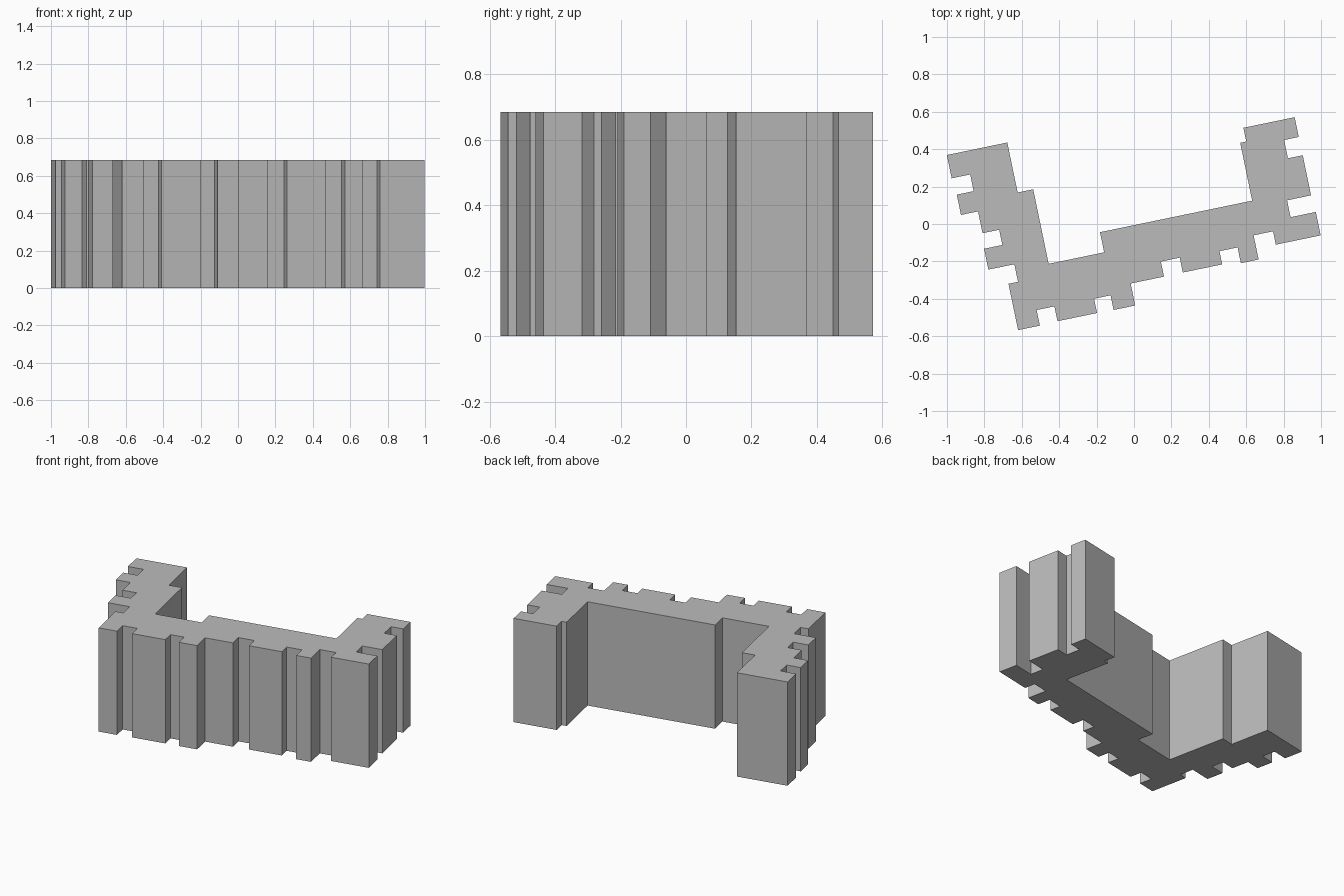
import bpy
import bmesh
from math import radians
from mathutils import Matrix, Vector

default_cube = bpy.data.objects.get("Cube")
if default_cube:
    bpy.data.objects.remove(default_cube, do_unlink=True)

HEIGHT = 0.685
PLAN_ANGLE = radians(11.7)

# Every wall is parallel to one of two plan axes, so each (depth, across) pair
# describes one wall run along the building followed by one return wall.
front_bays = [
    (-.43, -.603), (-.345, -.506), (-.426, -.29), (-.348, -.2),
    (-.428, -.082), (-.308, .1), (-.226, .203), (-.307, .418),
    (-.235, .517), (-.321, .614), (-.189, .72), (-.262, .965),
]
left_wing_bays = [
    (-.134, .827), (-.042, .958), (.177, .877), (.277, .957), (.385, .677),
]
rear_courtyard = [
    (.31, .644), (-.006, -.187), (-.116, -.49), (.291, -.575),
]
right_wing_bays = [
    (.564, -.905), (.437, -.804), (.346, -.896), (.235, -.803),
    (.116, -.712), (.033, -.812), (-.081, -.67), (-.177, -.722),
]


def trace_outline(walls):
    """Turn wall runs into the corner points of a closed plan."""
    corners = []
    across = walls[-1][1]
    for depth, next_across in walls:
        corners.append(Vector((across, depth, 0)))
        corners.append(Vector((next_across, depth, 0)))
        across = next_across
    return corners


def extrude_plan(name, corners, height, material):
    """Raise a plan into a solid block standing on the ground."""
    bm = bmesh.new()
    base = bm.faces.new([bm.verts.new(corner) for corner in corners])
    raised = bmesh.ops.extrude_face_region(bm, geom=[base], use_keep_orig=True)
    top = [item for item in raised["geom"] if isinstance(item, bmesh.types.BMVert)]
    bmesh.ops.translate(bm, verts=top, vec=(0, 0, height))
    bmesh.ops.recalc_face_normals(bm, faces=bm.faces)
    mesh = bpy.data.meshes.new(name)
    bm.to_mesh(mesh)
    bm.free()
    mesh.materials.append(material)
    block = bpy.data.objects.new(name, mesh)
    bpy.context.collection.objects.link(block)
    return block


# Plain grey for the whole block
grey = bpy.data.materials.new("plain_grey")
grey.use_nodes = True
grey_colour = (0.5, 0.5, 0.5, 1)
grey.diffuse_color = grey_colour
grey.node_tree.nodes["Principled BSDF"].inputs["Base Color"].default_value = grey_colour

# Building block, turned to its angle on the site
turn = Matrix.Rotation(PLAN_ANGLE, 3, "Z")
walls = front_bays + left_wing_bays + rear_courtyard + right_wing_bays
plan = [turn @ corner for corner in trace_outline(walls)]
extrude_plan("building_block", plan, HEIGHT, grey)
